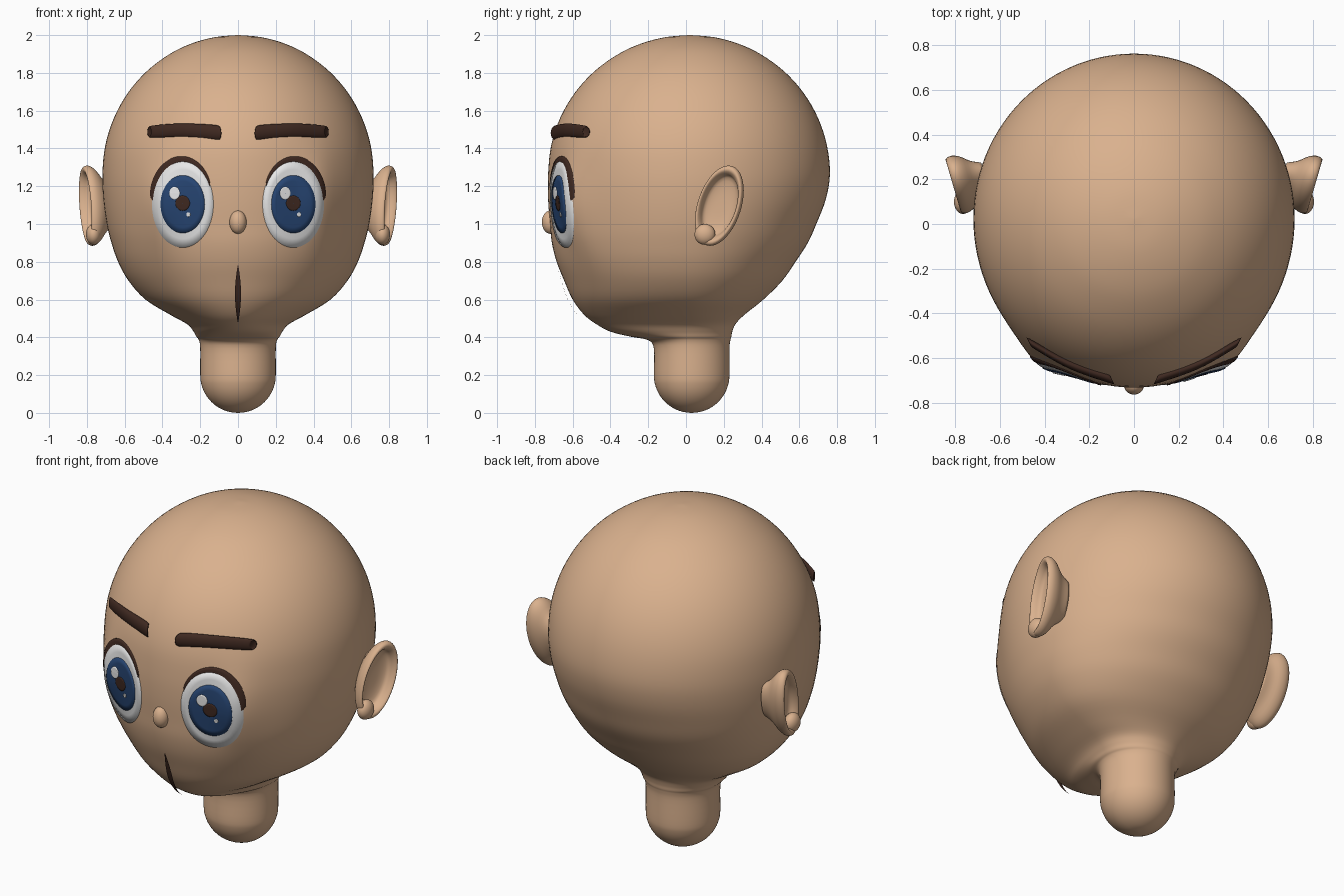
import bpy, bmesh
from math import sin, cos, pi, exp, radians
from mathutils import Vector
from mathutils.bvhtree import BVHTree

cube = bpy.data.objects.get("Cube")
if cube:
    bpy.data.objects.remove(cube, do_unlink=True)


def material(name, rgb):
    m = bpy.data.materials.new(name)
    m.use_nodes = True
    m.diffuse_color = (*rgb, 1)
    bsdf = next(n for n in m.node_tree.nodes if n.type == 'BSDF_PRINCIPLED')
    bsdf.inputs["Base Color"].default_value = (*rgb, 1)
    bsdf.inputs["Roughness"].default_value = 0.7
    return m


SKIN = material("skin", (0.70, 0.44, 0.27))
BROWN = material("dark_brown", (0.05, 0.022, 0.015))
WHITE = material("eye_white", (0.8, 0.8, 0.8))
BLUE = material("iris_blue", (0.02, 0.06, 0.17))


def loft(name, rows, mat, closed=True, caps=True, front=False):
    """Skin a list of equal-length point rows."""
    bm = bmesh.new()
    grid = [[bm.verts.new(p) for p in row] for row in rows]
    n = len(grid[0])
    for a, b in zip(grid, grid[1:]):
        for i in range(n if closed else n - 1):
            j = (i + 1) % n
            bm.faces.new((a[i], a[j], b[j], b[i]))
    if closed and caps:
        bm.faces.new(grid[0])
        bm.faces.new(grid[-1])
    bmesh.ops.recalc_face_normals(bm, faces=bm.faces)
    if front and sum(f.normal.y * f.calc_area() for f in bm.faces) > 0:
        bmesh.ops.reverse_faces(bm, faces=bm.faces)
    mesh = bpy.data.meshes.new(name)
    bm.to_mesh(mesh)
    bm.free()
    mesh.materials.append(mat)
    for p in mesh.polygons:
        p.use_smooth = True
    ob = bpy.data.objects.new(name, mesh)
    bpy.context.collection.objects.link(ob)
    return ob


def smooth_rows(pts, steps):
    """Catmull-Rom interpolation through the given tuples."""
    v = [Vector(p) for p in pts]
    v = [v[0]] + v + [v[-1]]
    out = []
    for a, b, c, d in zip(v, v[1:], v[2:], v[3:]):
        for k in range(steps):
            t = k / steps
            out.append(0.5 * (2 * b + (c - a) * t + (2 * a - 5 * b + 4 * c - d) * t * t
                              + (3 * b - a - 3 * c + d) * t ** 3))
    return out + [v[-1]]


# Head and neck: sections given as height, half width, front y, back y
sections = []
for deg in (1, 15, 30, 45, 60, 75):
    s = 0.2 * sin(radians(deg))
    sections.append((0.2 - 0.2 * cos(radians(deg)), s, 0.03 - s, 0.03 + s))
sections += [
    (0.20, 0.20, -0.17, 0.23), (0.34, 0.20, -0.17, 0.23),
    (0.385, 0.207, -0.20, 0.235), (0.403, 0.22, -0.29, 0.24),
    (0.43, 0.235, -0.40, 0.245), (0.47, 0.27, -0.475, 0.262),
    (0.52, 0.36, -0.54, 0.31), (0.60, 0.49, -0.60, 0.41),
    (0.70, 0.58, -0.645, 0.51), (0.80, 0.635, -0.685, 0.58),
    (0.90, 0.67, -0.71, 0.645), (1.0, 0.695, -0.72, 0.69),
    (1.13, 0.713, -0.73, 0.74)]
for deg in (0, 12, 24, 36, 48, 60, 70, 80, 89.5):
    c = cos(radians(deg))
    sections.append((1.265 + 0.735 * sin(radians(deg)), 0.718 * c,
                     0.02 - 0.75 * c, 0.02 + 0.742 * c))


def head_ring(section, n=112):
    z, w, yf, yb = section
    ring = []
    for i in range(n):
        a = 2 * pi * i / n
        x, s = w * cos(a), sin(a)
        y = 0.025 + s * (yb - 0.025 if s > 0 else 0.025 - yf)
        if y < 0:  # swelling behind the outer eye corners
            y -= 0.05 * exp(-((abs(x) - 0.43) / 0.1) ** 2 - ((z - 1.1) / 0.22) ** 2)
        ring.append((x, y, z))
    return ring


head = loft("head_and_neck", [head_ring(s) for s in smooth_rows(sections, 4)], SKIN)
tree = BVHTree.FromPolygons([v.co for v in head.data.vertices],
                            [p.vertices[:] for p in head.data.polygons])


def on_face(x, z, lift):
    hit = tree.ray_cast(Vector((x, -3, z)), Vector((0, 1, 0)))[0]
    return (x, hit.y - lift, z)


def disc(name, cx, cz, rx, rz, lift, mat, n=48):
    """Oval plate that follows the face, with a tucked-in rim."""
    rows = []
    for scale, h in ((1, -0.004), (1, lift), (0.8, lift), (0.6, lift),
                     (0.4, lift), (0.2, lift), (0.02, lift)):
        rows.append([on_face(cx + rx * scale * cos(2 * pi * i / n),
                             cz + rz * scale * sin(2 * pi * i / n), h) for i in range(n)])
    loft(name, rows, mat, caps=False, front=True)


def ellipsoid(name, loc, radii, mat):
    bpy.ops.mesh.primitive_uv_sphere_add(segments=32, ring_count=20, radius=1, location=loc)
    ob = bpy.context.object
    ob.name, ob.scale = name, radii
    ob.data.materials.append(mat)
    bpy.ops.object.shade_smooth()


# Nose
ellipsoid("nose", (0, -0.718, 1.01), (0.045, 0.045, 0.062), SKIN)

# Mouth: thin upright sliver
mouth = []
for k in range(25):
    t = k / 24
    half = 0.002 + 0.014 * sin(pi * t)
    mouth.append([on_face(f * half, 0.78 - 0.30 * t, 0.005 + 0.035 * t) for f in (-1, 0, 1)])
loft("mouth", mouth, BROWN, closed=False, front=True)

for side, label in ((1, "left"), (-1, "right")):
    # Eye plates; the glints sit on the same side of both eyes
    ex, ez = side * 0.293, 1.105
    disc(label + "_eye_white", ex, ez, 0.163, 0.23, 0.004, WHITE)
    disc(label + "_iris", ex, ez, 0.117, 0.153, 0.007, BLUE)
    disc(label + "_pupil", ex, ez + 0.005, 0.038, 0.04, 0.010, BROWN)
    disc(label + "_glint", ex - 0.043, ez + 0.058, 0.028, 0.034, 0.012, WHITE)
    disc(label + "_small_glint", ex + 0.03, ez - 0.055, 0.011, 0.012, 0.012, WHITE)

    # Upper lash: tapered crescent around the eye
    lash = []
    for k in range(41):
        t = k / 40
        a = radians(5 + 150 * t)
        wide = 0.003 + 0.028 * sin(pi * t ** 0.7) ** 0.6 if 0 < t < 1 else 0.003
        lash.append([on_face(ex + side * (0.158 + e) * cos(a), ez + (0.225 + e) * sin(a), h)
                     for e, h in ((0, 0.006), (wide / 2, 0.007), (wide, 0.006), (wide, -0.004))])
    loft(label + "_lash", lash, BROWN, closed=False, front=True)

    # Eyebrow: rounded bar bent over the forehead, last value is thickness
    path = smooth_rows([(0.465, -0.53, 1.488, 0.02), (0.455, -0.537, 1.489, 0.032),
                        (0.30, -0.622, 1.495, 0.037), (0.12, -0.683, 1.483, 0.041),
                        (0.105, -0.69, 1.481, 0.028)], 5)
    brow = []
    across = Vector((-0.45, -0.9, 0))
    for x, y, z, r in path:
        ring = []
        for i in range(20):
            a = 2 * pi * i / 20
            p = Vector((x, y, z)) + across * (0.8 * r * cos(a))
            p.z += r * sin(a)
            ring.append((side * p.x, p.y, p.z))
        brow.append(ring)
    loft(label + "_eyebrow", brow, BROWN)

    # Ear: leaning cup with a rolled rim, as size and outward offset
    profile = smooth_rows([(0.50, -0.13), (0.66, -0.085), (0.90, -0.045), (1.0, -0.012),
                           (0.97, 0.014), (0.88, 0.018), (0.79, 0.0), (0.70, -0.028),
                           (0.40, -0.04), (0.02, -0.042)], 3)
    along, out = Vector((0.28, 0.96, 0)), Vector((0.96, -0.28, 0))
    ear = []
    for size, off in profile:
        ring = []
        for i in range(48):
            a = 2 * pi * i / 48
            v = 0.212 * size * sin(a)
            u = 0.122 * size * cos(a) + 0.24 * v
            p = Vector((0.79, 0.175, 1.097)) + along * u + out * off
            ring.append((side * p.x, p.y, p.z + v))
        ear.append(ring)
    loft(label + "_ear", ear, SKIN)
    ellipsoid(label + "_earlobe", (side * 0.765, 0.10, 0.945), (0.04, 0.055, 0.055), SKIN)
